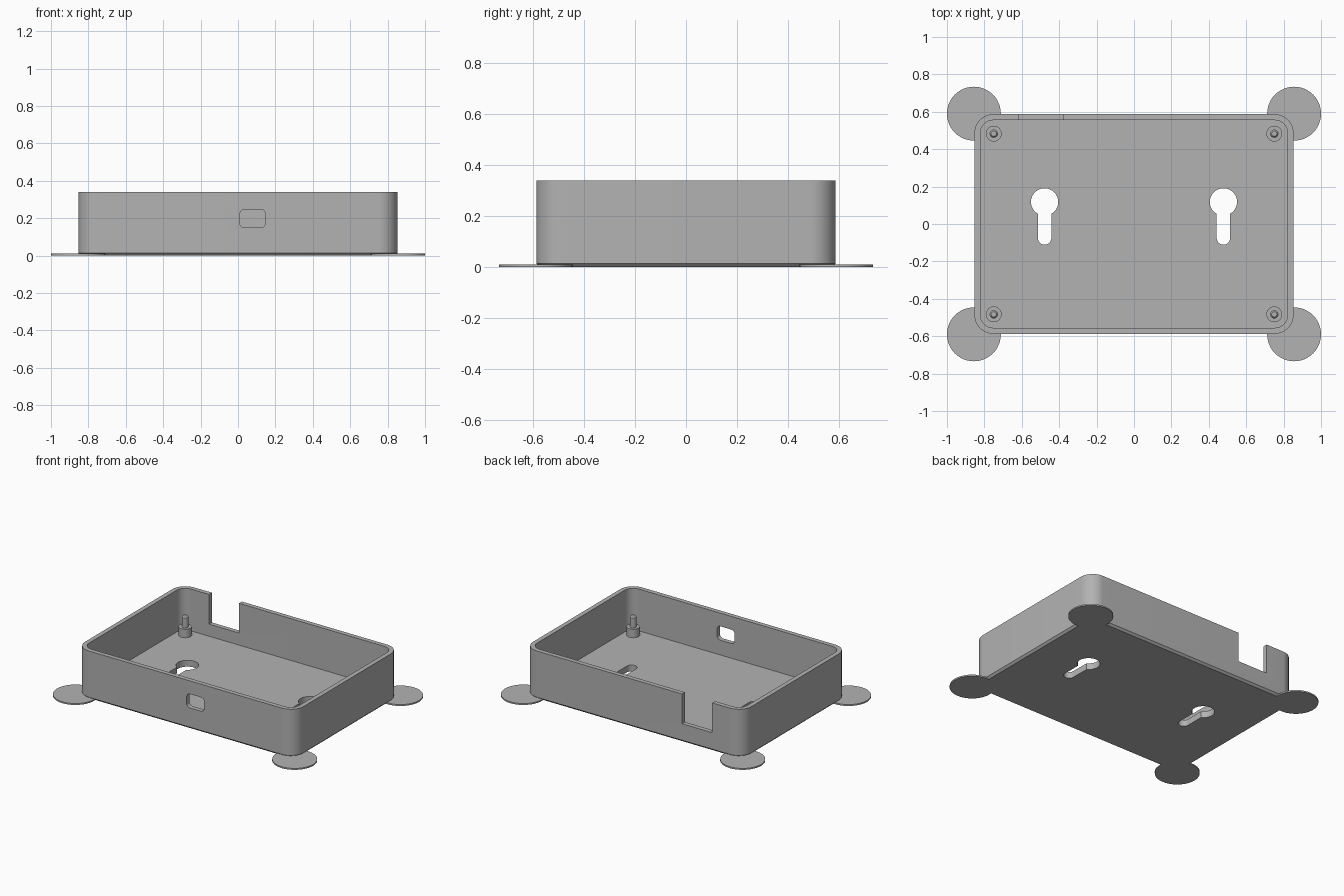
import bpy, bmesh, math
from math import cos, sin, pi

if "Cube" in bpy.data.objects:
    bpy.data.objects.remove(bpy.data.objects["Cube"])

GREY = (0.45, 0.45, 0.45, 1)
grey = bpy.data.materials.new("plain grey")
grey.use_nodes = True
grey.diffuse_color = GREY
grey.node_tree.nodes["Principled BSDF"].inputs["Base Color"].default_value = GREY


def arc(cx, cy, r, a, b, n):
    return [(cx + r * cos(a + (b - a) * i / n), cy + r * sin(a + (b - a) * i / n)) for i in range(n + 1)]


def rounded(hx, hy, r, n=12):
    """Outline of a rounded rectangle, counter-clockwise."""
    pts = []
    for k, (sx, sy) in enumerate([(1, 1), (-1, 1), (-1, -1), (1, -1)]):
        pts += arc(sx * (hx - r), sy * (hy - r), r, k * pi / 2, (k + 1) * pi / 2, n)
    return pts


def circle(r, n=48):
    return arc(0, 0, r, 0, 2 * pi, n)[:-1]


def loft(name, rings, place=lambda x, y, z: (x, y, z)):
    """Skin a stack of (outline, height) rings and cap both ends."""
    bm = bmesh.new()
    loops = [[bm.verts.new(place(x, y, z)) for x, y in pts] for pts, z in rings]
    n = len(loops[0])
    for a, b in zip(loops, loops[1:]):
        for i in range(n):
            j = (i + 1) % n
            bm.faces.new((a[i], a[j], b[j], b[i]))
    bm.faces.new(loops[0][::-1])
    bm.faces.new(loops[-1])
    bmesh.ops.recalc_face_normals(bm, faces=bm.faces)
    mesh = bpy.data.meshes.new(name)
    bm.to_mesh(mesh)
    bm.free()
    mesh.materials.append(grey)
    obj = bpy.data.objects.new(name, mesh)
    bpy.context.collection.objects.link(obj)
    return obj


def select(obj):
    bpy.ops.object.select_all(action='DESELECT')
    obj.select_set(True)
    bpy.context.view_layer.objects.active = obj


def cut(target, cutter):
    mod = target.modifiers.new("cut", 'BOOLEAN')
    mod.operation, mod.solver, mod.object = 'DIFFERENCE', 'EXACT', cutter
    select(target)
    bpy.ops.object.modifier_apply(modifier=mod.name)
    bpy.data.objects.remove(cutter)


def smooth(obj):
    select(obj)
    bpy.ops.object.shade_smooth_by_angle(angle=math.radians(30))


HX, HY, TOP, FLOOR, WALL, R = 0.853, 0.587, 0.34, 0.045, 0.032, 0.1

# Open tray with a small chamfer under the bottom edge
outer = rounded(HX, HY, R)
inner = rounded(HX - WALL, HY - WALL, R - WALL)
tray = loft("tray", [(rounded(HX - 0.014, HY - 0.014, R - 0.014), 0), (outer, 0.014),
                     (outer, TOP), (inner, TOP), (inner, FLOOR)])

# Keyhole hanging slots through the floor
for side in (-1, 1):
    half = math.asin(0.036 / 0.073)
    key = arc(0, 0.118, 0.073, -pi / 2 + half, 1.5 * pi - half, 40) + arc(0, -0.075, 0.036, pi, 2 * pi, 16)
    key = [(x + side * 0.478, y) for x, y in key]
    cut(tray, loft("keyhole_cutter", [(key, -0.1), (key, 0.1)]))

# Rounded port in the front wall
port = rounded(0.068, 0.049, 0.025, 8)
cut(tray, loft("port_cutter", [(port, -0.7), (port, -0.5)], lambda x, y, z: (x + 0.078, z, y + 0.198)))

# Square notch in the top of the back wall
notch = [(-0.615, 0.13), (-0.38, 0.13), (-0.38, 0.5), (-0.615, 0.5)]
cut(tray, loft("notch_cutter", [(notch, 0.5), (notch, 0.7)], lambda x, y, z: (x, z, y)))
smooth(tray)

# Corner discs and stepped mounting posts
for sx, sn in ((-1, "right"), (1, "left")):
    for sy, yn in ((-1, "front"), (1, "back")):
        disc = loft(f"corner_disc_{yn}_{sn}", [(circle(0.144), 0), (circle(0.144), 0.01)])
        disc.location = (sx * 0.856, sy * 0.59, 0)
        post = loft(f"mounting_post_{yn}_{sn}",
                    [(circle(0.042), FLOOR - 0.01), (circle(0.042), 0.105), (circle(0.022), 0.105),
                     (circle(0.022), 0.175), (circle(0.014), 0.185)])
        post.location = (sx * 0.75, sy * 0.483, 0)
        smooth(disc)
        smooth(post)
